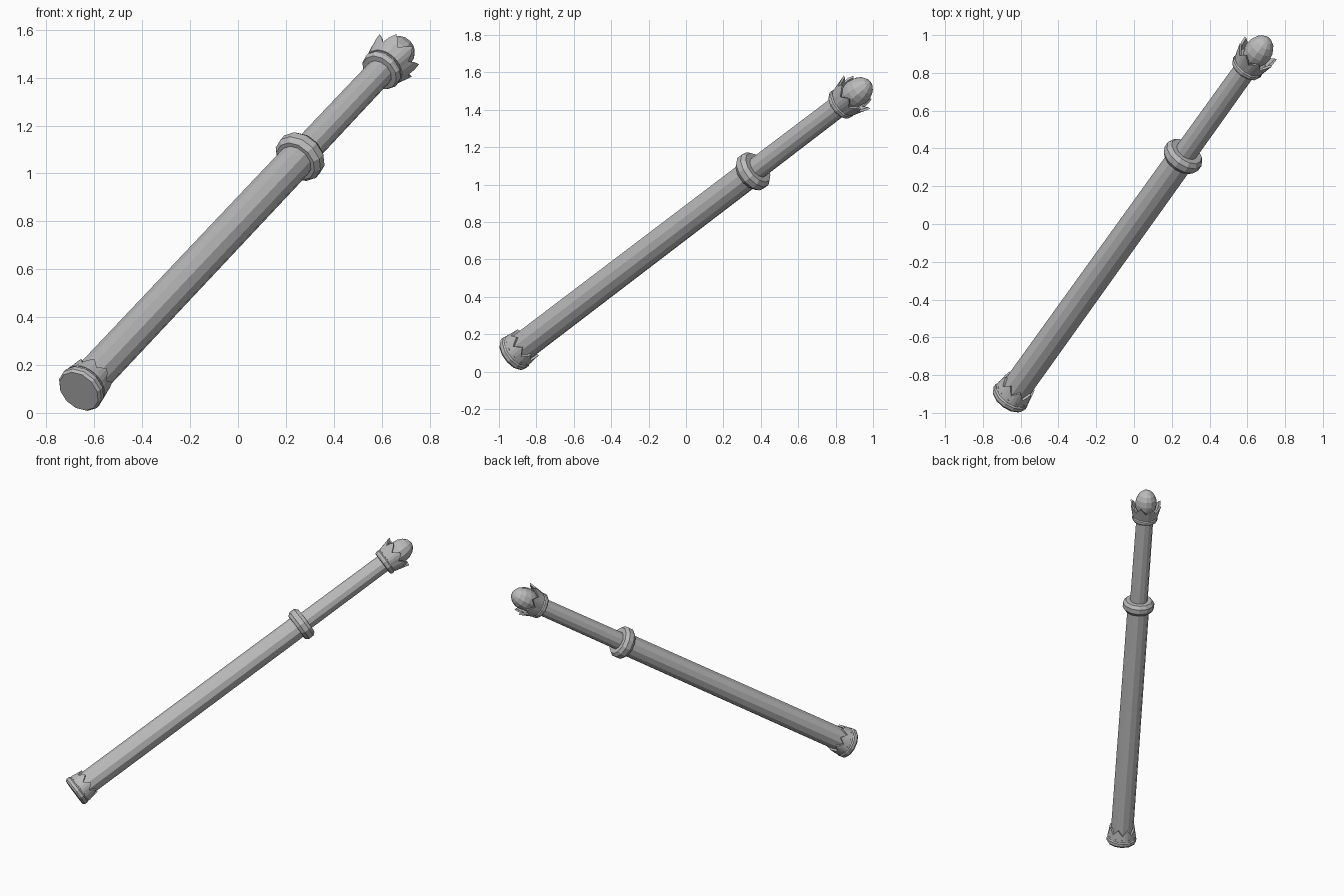
import bpy, bmesh, math
from mathutils import Vector, Matrix

cube = bpy.data.objects.get("Cube")
if cube:
    bpy.data.objects.remove(cube, do_unlink=True)

grey = bpy.data.materials.new("plain_grey")
grey.use_nodes = True
colour = (0.5, 0.5, 0.5, 1)
grey.diffuse_color = colour
grey.node_tree.nodes["Principled BSDF"].inputs["Base Color"].default_value = colour

# The rod is built upright along its own axis, then leaned into place
AXIS = Vector((0.496, 0.691, 0.526)).normalized()
PLACE = Matrix.Translation((-0.665, -0.93, 0.09)) @ AXIS.to_track_quat('Z', 'Y').to_matrix().to_4x4()
SIDES = 12


def finish(bm, name):
    bmesh.ops.recalc_face_normals(bm, faces=bm.faces)
    bm.transform(PLACE)
    mesh = bpy.data.meshes.new(name)
    bm.to_mesh(mesh)
    bm.free()
    mesh.materials.append(grey)
    obj = bpy.data.objects.new(name, mesh)
    bpy.context.scene.collection.objects.link(obj)
    return obj


def add_ring(bm, points):
    n = len(points)
    return [bm.verts.new((r * math.cos(math.tau * i / n), r * math.sin(math.tau * i / n), h))
            for i, (r, h) in enumerate(points)]


def bridge(bm, a, b):
    n = len(a)
    for i in range(n):
        j = (i + 1) % n
        bm.faces.new((a[i], a[j], b[j], b[i]))


def lathe(name, profile, sides=SIDES, closed=False):
    """Turn a profile of (radius, height); ends are capped unless it loops."""
    bm = bmesh.new()
    rings = [add_ring(bm, [p] * sides) for p in profile]
    for a, b in zip(rings, rings[1:]):
        bridge(bm, a, b)
    if closed:
        bridge(bm, rings[-1], rings[0])
    else:
        bm.faces.new(rings[0])
        bm.faces.new(rings[-1])
    return finish(bm, name)


def crown(name, low, notch, tip, petals=8):
    """Thin collar whose rim rises into petals; arguments are (radius, height)."""
    bm = bmesh.new()
    wave = (0, 0.55, 1, 0.55)
    n = petals * len(wave)
    rim = []
    for i in range(n):
        w = wave[i % len(wave)]
        rim.append(tuple(a + (b - a) * w for a, b in zip(notch, tip)))
    thick = 0.012
    outer_low = add_ring(bm, [low] * n)
    outer_rim = add_ring(bm, rim)
    inner_rim = add_ring(bm, [(r - thick, h) for r, h in rim])
    inner_low = add_ring(bm, [(low[0] - thick, low[1])] * n)
    loops = [outer_low, outer_rim, inner_rim, inner_low]
    for k in range(4):
        bridge(bm, loops[k], loops[(k + 1) % 4])
    return finish(bm, name)


# Shafts
lathe("lower_shaft", [(0.078, 0.03), (0.075, 1.865)])
lathe("upper_shaft", [(0.061, 1.84), (0.059, 2.58)])

# Joint ring between the shafts
lathe("joint_ring", [(0.058, 1.825), (0.092, 1.825), (0.109, 1.847), (0.109, 1.881),
                     (0.092, 1.903), (0.058, 1.903)], closed=True)

# Foot cap with its petal edge
lathe("foot_cap", [(0.094, 0), (0.103, 0.012), (0.103, 0.032), (0.096, 0.04),
                   (0.098, 0.058), (0.078, 0.062)])
crown("foot_petals", (0.098, 0.045), (0.091, 0.085), (0.089, 0.125))

# Head cup with its flared petals
lathe("head_cup", [(0.06, 2.53), (0.082, 2.532), (0.089, 2.545), (0.089, 2.558),
                   (0.083, 2.565), (0.085, 2.6), (0.07, 2.605)])
crown("head_petals", (0.087, 2.57), (0.095, 2.62), (0.113, 2.668))

# Rounded knob on the end
dome = [(0.075 * math.cos(a), 2.666 + 0.1 * math.sin(a))
        for a in (math.radians(d) for d in (-45, -20, 0, 22, 44, 66, 86))]
lathe("end_knob", dome)
